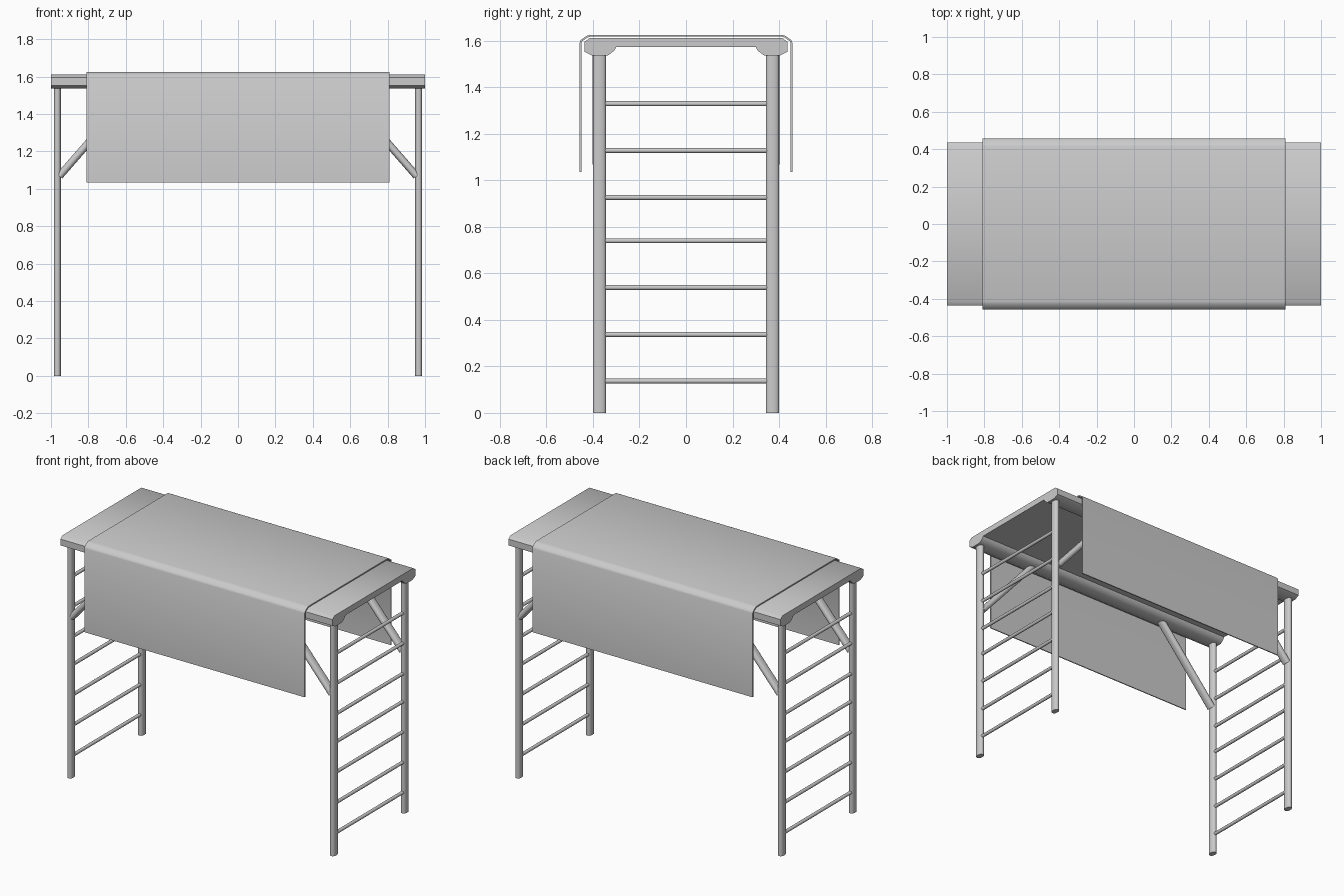
import bpy, bmesh, math
from mathutils import Vector

if "Cube" in bpy.data.objects:
    bpy.data.objects.remove(bpy.data.objects["Cube"])


def finish(name, bm, angle=50):
    bmesh.ops.recalc_face_normals(bm, faces=bm.faces)
    mesh = bpy.data.meshes.new(name)
    bm.to_mesh(mesh)
    bm.free()
    ob = bpy.data.objects.new(name, mesh)
    bpy.context.collection.objects.link(ob)
    bpy.ops.object.select_all(action='DESELECT')
    ob.select_set(True)
    bpy.context.view_layer.objects.active = ob
    bpy.ops.object.shade_smooth_by_angle(angle=math.radians(angle))
    return ob


def prism(name, loop_a, loop_b):
    """Solid between two matching outlines."""
    bm = bmesh.new()
    a = [bm.verts.new(p) for p in loop_a]
    b = [bm.verts.new(p) for p in loop_b]
    n = len(a)
    for i in range(n):
        j = (i + 1) % n
        bm.faces.new((a[i], a[j], b[j], b[i]))
    bm.faces.new(a)
    bm.faces.new(b)
    return finish(name, bm)


def extrude_x(name, profile, half):
    """Extrude a (y, z) outline along x."""
    return prism(name, [(-half, y, z) for y, z in profile],
                 [(half, y, z) for y, z in profile])


def bar(name, start, end, side, width, thick, sides=20, power=1.0):
    """Rounded bar with its width along the side axis."""
    start, end, u = Vector(start), Vector(end), Vector(side)
    v = (end - start).normalized().cross(u).normalized()
    ring = []
    for i in range(sides):
        t = 2 * math.pi * i / sides
        c, s = math.cos(t), math.sin(t)
        ring.append(u * math.copysign(abs(c) ** power, c) * width / 2
                    + v * math.copysign(abs(s) ** power, s) * thick / 2)
    return prism(name, [start + p for p in ring], [end + p for p in ring])


def mirrored(half):
    """Complete a half outline (y > 0) across y = 0."""
    return half + [(-y, z) for y, z in reversed(half)]


# Table board with thick rounded side rails
extrude_x("table_top", mirrored([
    (0.30, 1.572), (0.307, 1.558), (0.335, 1.537), (0.405, 1.537),
    (0.437, 1.553), (0.437, 1.595), (0.413, 1.612)]), 1.0)

# Thin cloth draped over the top and down both long sides
outer = [(0.457, 1.035), (0.457, 1.592), (0.452, 1.603), (0.427, 1.621), (0.415, 1.625)]
inner = [(0.412, 1.617), (0.423, 1.614), (0.446, 1.598), (0.450, 1.590), (0.450, 1.035)]
extrude_x("cloth", outer + [(-y, z) for y, z in reversed(outer)]
          + [(-y, z) for y, z in reversed(inner)] + inner, 0.81)

for sx, end in ((-1, "left"), (1, "right")):
    for sy, face in ((-1, "front"), (1, "back")):
        y = sy * 0.372
        # Oval posts
        bar(f"{end}_{face}_post", (sx * 0.966, y, 0), (sx * 0.966, y, 1.55),
            (0, 1, 0), 0.057, 0.038, power=0.85)
        # Diagonal braces up to the rails
        bar(f"{end}_{face}_brace", (sx * 0.955, y, 1.068), (sx * 0.535, y, 1.55),
            (0, 1, 0), 0.058, 0.040, power=0.85)
    # Ladder rungs
    for i, z in enumerate((0.137, 0.337, 0.539, 0.740, 0.926, 1.128, 1.329)):
        bar(f"{end}_rung_{i + 1}", (sx * 0.966, -0.36, z), (sx * 0.966, 0.36, z),
            (1, 0, 0), 0.022, 0.022, sides=14)
